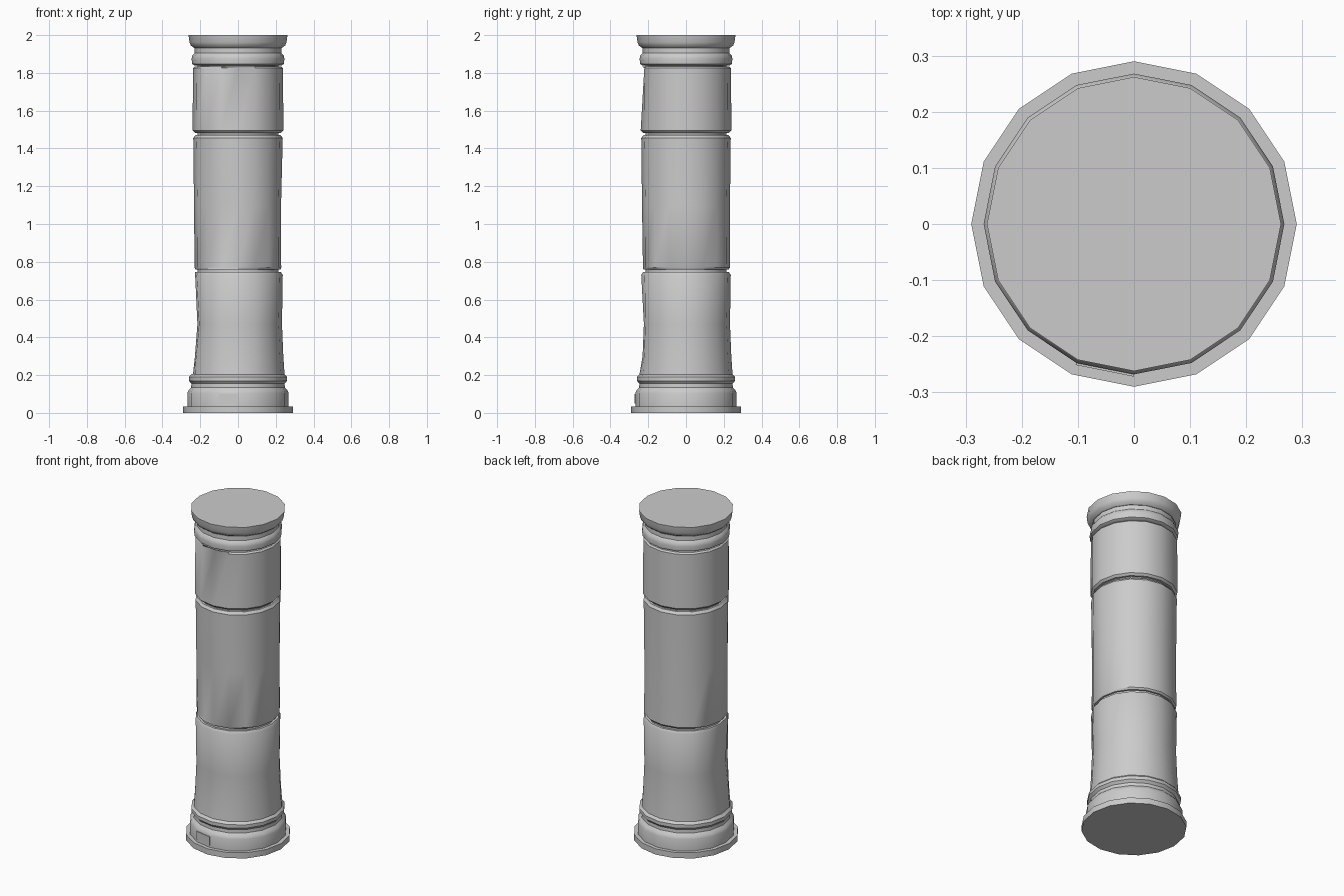
import bpy, bmesh, math

SIDES = 16

cube = bpy.data.objects.get("Cube")
if cube:
    bpy.data.objects.remove(cube, do_unlink=True)

stone = bpy.data.materials.new("grey stone")
stone.use_nodes = True
stone.diffuse_color = (0.6, 0.6, 0.6, 1)
stone.node_tree.nodes["Principled BSDF"].inputs["Base Color"].default_value = (0.6, 0.6, 0.6, 1)


def finish(bm, name):
    bmesh.ops.recalc_face_normals(bm, faces=bm.faces)
    mesh = bpy.data.meshes.new(name)
    bm.to_mesh(mesh)
    bm.free()
    mesh.materials.append(stone)
    obj = bpy.data.objects.new(name, mesh)
    bpy.context.collection.objects.link(obj)
    bpy.ops.object.select_all(action='DESELECT')
    obj.select_set(True)
    bpy.context.view_layer.objects.active = obj
    bpy.ops.object.shade_smooth_by_angle(angle=math.radians(35))
    return obj


def turned(name, profile, wear=()):
    """Closed solid of revolution; wear = (row, side, radius change)."""
    bm = bmesh.new()
    worn = {(row, side): d for row, side, d in wear}
    rings = []
    for row, (r, z) in enumerate(profile):
        ring = []
        for i in range(SIDES):
            a = math.tau * i / SIDES
            k = r + worn.get((row, i), 0)
            ring.append(bm.verts.new((k * math.cos(a), k * math.sin(a), z)))
        rings.append(ring)
    for low, high in zip(rings, rings[1:]):
        for i in range(SIDES):
            j = (i + 1) % SIDES
            bm.faces.new((low[i], low[j], high[j], high[i]))
    bm.faces.new(rings[0])
    bm.faces.new(rings[-1])
    return finish(bm, name)


# Base: square-edged plate and rounded moulding
turned("base_plate", [(0.29, 0), (0.29, 0.035)])
turned("base_moulding", [(0.268, 0.035), (0.268, 0.105), (0.262, 0.12), (0.248, 0.135),
                         (0.247, 0.155), (0.26, 0.17), (0.26, 0.19), (0.245, 0.205)])

# Three shaft drums, slightly worn on the front and right
turned("lower_drum",
       [(0.247, 0.2), (0.24, 0.3), (0.233, 0.47), (0.237, 0.73), (0.228, 0.745)],
       [(0, 8, -0.008), (1, 8, -0.012), (2, 8, -0.018), (3, 8, -0.01),
        (1, 12, -0.01), (2, 12, -0.01), (2, 9, -0.01), (2, 7, -0.006)])
turned("middle_drum",
       [(0.226, 0.76), (0.234, 0.77), (0.233, 1.1), (0.237, 1.455), (0.226, 1.47)],
       [(1, 11, -0.014), (1, 12, -0.006), (1, 10, -0.008), (1, 0, -0.005),
        (2, 0, -0.005), (1, 8, -0.004)])
turned("upper_drum",
       [(0.228, 1.483), (0.24, 1.495), (0.239, 1.825), (0.23, 1.833)],
       [(2, 12, -0.02), (2, 11, -0.01)])

# Recessed joints between drums
for name, z in (("lower_joint", 0.752), ("upper_joint", 1.476), ("neck_joint", 1.837)):
    turned(name, [(0.215, z - 0.015), (0.215, z + 0.015)])

# Capital: rounded collar, neck and flared cap
turned("capital_collar", [(0.228, 1.838), (0.243, 1.847), (0.246, 1.875), (0.242, 1.892),
                          (0.23, 1.905), (0.229, 1.94)])
turned("capital_cap", [(0.232, 1.932), (0.25, 1.945), (0.257, 1.962), (0.262, 2.0)])

# Small raised chip on one front facet of the base
a, b = (math.tau * i / SIDES for i in (11, 12))
bm = bmesh.new()
corners = []
for r in (0.262, 0.272):
    for ang, z in ((a, 0.05), (b, 0.05), (b, 0.1), (a, 0.1)):
        corners.append(bm.verts.new((r * math.cos(ang), r * math.sin(ang), z)))
back, front = corners[:4], corners[4:]
bm.faces.new(back)
bm.faces.new(front)
for i in range(4):
    j = (i + 1) % 4
    bm.faces.new((back[i], back[j], front[j], front[i]))
finish(bm, "base_chip")
